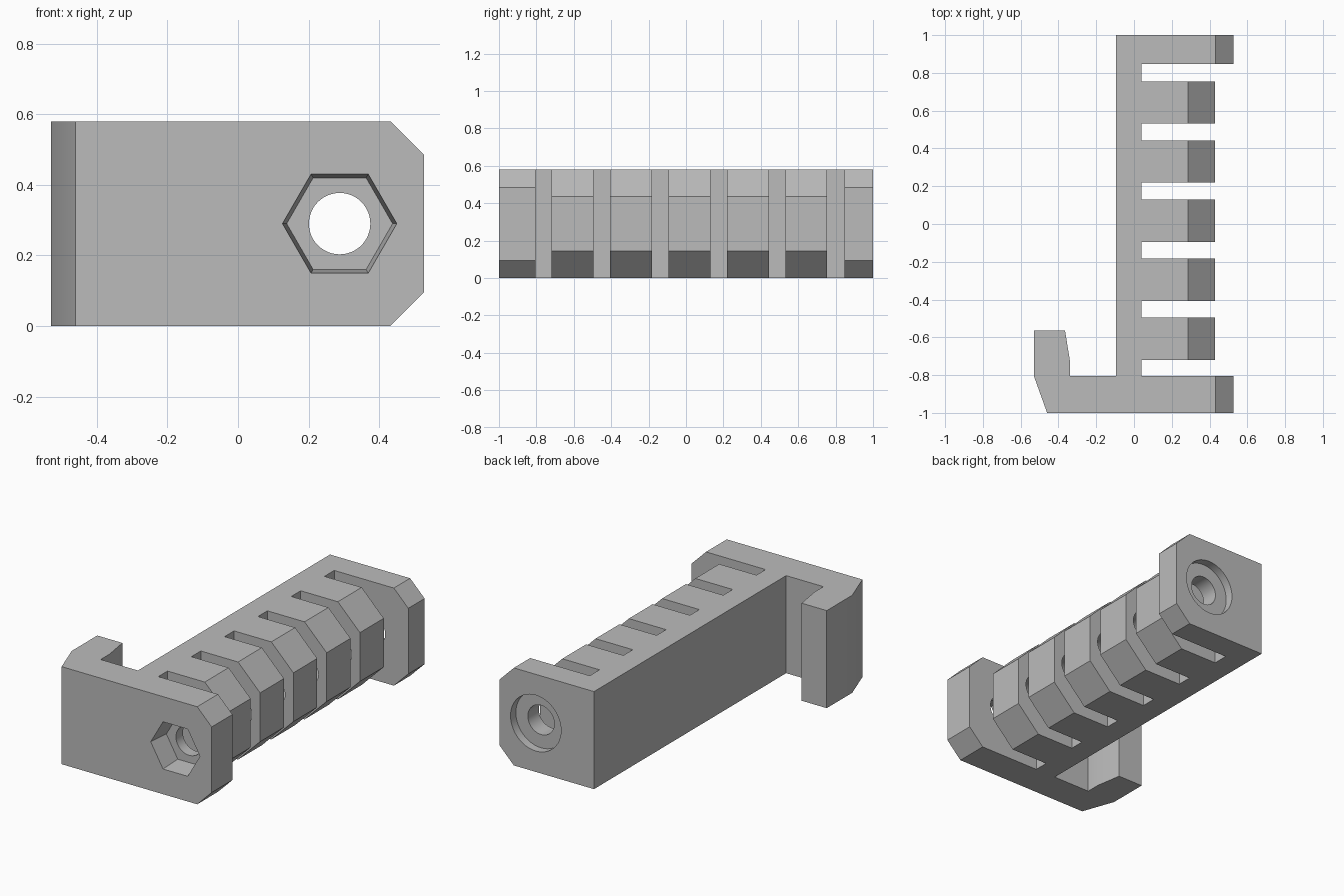
import bpy, bmesh, math

cube = bpy.data.objects.get("Cube")
if cube:
    bpy.data.objects.remove(cube, do_unlink=True)

HEIGHT = 0.58
BORE_X, BORE_Z = 0.288, 0.29

grey = bpy.data.materials.new("plain grey")
grey.diffuse_color = (0.5, 0.5, 0.5, 1)
grey.use_nodes = True
grey.node_tree.nodes["Principled BSDF"].inputs["Base Color"].default_value = (0.5, 0.5, 0.5, 1)


def loft(name, ring_a, ring_b):
    """Closed solid between two matching rings of points."""
    bm = bmesh.new()
    a = [bm.verts.new(p) for p in ring_a]
    b = [bm.verts.new(p) for p in ring_b]
    bm.faces.new(a)
    bm.faces.new(b)
    for i in range(len(a)):
        j = (i + 1) % len(a)
        bm.faces.new((a[i], a[j], b[j], b[i]))
    bmesh.ops.recalc_face_normals(bm, faces=bm.faces)
    mesh = bpy.data.meshes.new(name)
    bm.to_mesh(mesh)
    bm.free()
    mesh.materials.append(grey)
    obj = bpy.data.objects.new(name, mesh)
    bpy.context.collection.objects.link(obj)
    return obj


def prism_y(name, profile, y0, y1):
    return loft(name, [(x, y0, z) for x, z in profile], [(x, y1, z) for x, z in profile])


def bore_ring(radius, y, sides):
    turns = [2 * math.pi * i / sides for i in range(sides)]
    return [(BORE_X + radius * math.cos(t), y, BORE_Z + radius * math.sin(t)) for t in turns]


def cut(target, cutter):
    cutter.hide_render = True
    mod = target.modifiers.new("cut", "BOOLEAN")
    mod.operation = "DIFFERENCE"
    mod.solver = "EXACT"
    mod.object = cutter
    bpy.context.view_layer.objects.active = target
    bpy.ops.object.modifier_apply(modifier=mod.name)
    bpy.data.objects.remove(cutter, do_unlink=True)


# Plan outline: hooked front plate, row of ribs, back plate, flat spine
SPINE_LEFT, SPINE_RIGHT, RIB_X, PLATE_X = -0.095, 0.04, 0.43, 0.527
ribs = [(-0.719 + 0.3125 * i, -0.495 + 0.3125 * i) for i in range(5)]
outline = [(-0.46, -1), (PLATE_X, -1), (PLATE_X, -0.805), (SPINE_RIGHT, -0.805)]
for y0, y1 in ribs:
    outline += [(SPINE_RIGHT, y0), (RIB_X, y0), (RIB_X, y1), (SPINE_RIGHT, y1)]
outline += [(SPINE_RIGHT, 0.847), (PLATE_X, 0.847), (PLATE_X, 1), (SPINE_LEFT, 1),
            (SPINE_LEFT, -0.805), (-0.34, -0.805), (-0.34, -0.72),
            (-0.365, -0.565), (-0.53, -0.565), (-0.53, -0.805)]
body = loft("ribbed_grip_body", [(x, y, 0) for x, y in outline],
            [(x, y, HEIGHT) for x, y in outline])

# Bevelled right edges, top and bottom, of the plates and ribs
e = 0.02
for edge_x, size, y0, y1 in ((PLATE_X, 0.095, -1.1, -0.78), (PLATE_X, 0.095, 0.82, 1.1),
                             (RIB_X, 0.145, -0.76, 0.8)):
    corner = [(edge_x - size - e, -e), (edge_x + e, -e), (edge_x + e, size + e)]
    cut(body, prism_y("lower_bevel_cutter", corner, y0, y1))
    cut(body, prism_y("upper_bevel_cutter", [(x, HEIGHT - z) for x, z in corner], y0, y1))

# Bolt bore, tapered hexagonal nut pocket in front, round recess at the back
cut(body, loft("bore_cutter", bore_ring(0.087, -1.1, 48), bore_ring(0.087, 1.1, 48)))
cut(body, loft("nut_pocket_cutter", bore_ring(0.1632, -1.013, 6), bore_ring(0.15, -0.87, 6)))
cut(body, loft("bolt_head_cutter", bore_ring(0.166, 0.95, 48), bore_ring(0.166, 1.1, 48)))

# Smooth bores, sharp corners elsewhere
bpy.ops.object.select_all(action="DESELECT")
body.select_set(True)
bpy.context.view_layer.objects.active = body
bpy.ops.object.shade_smooth_by_angle(angle=math.radians(20))
for face in body.data.polygons:
    face.material_index = 0
